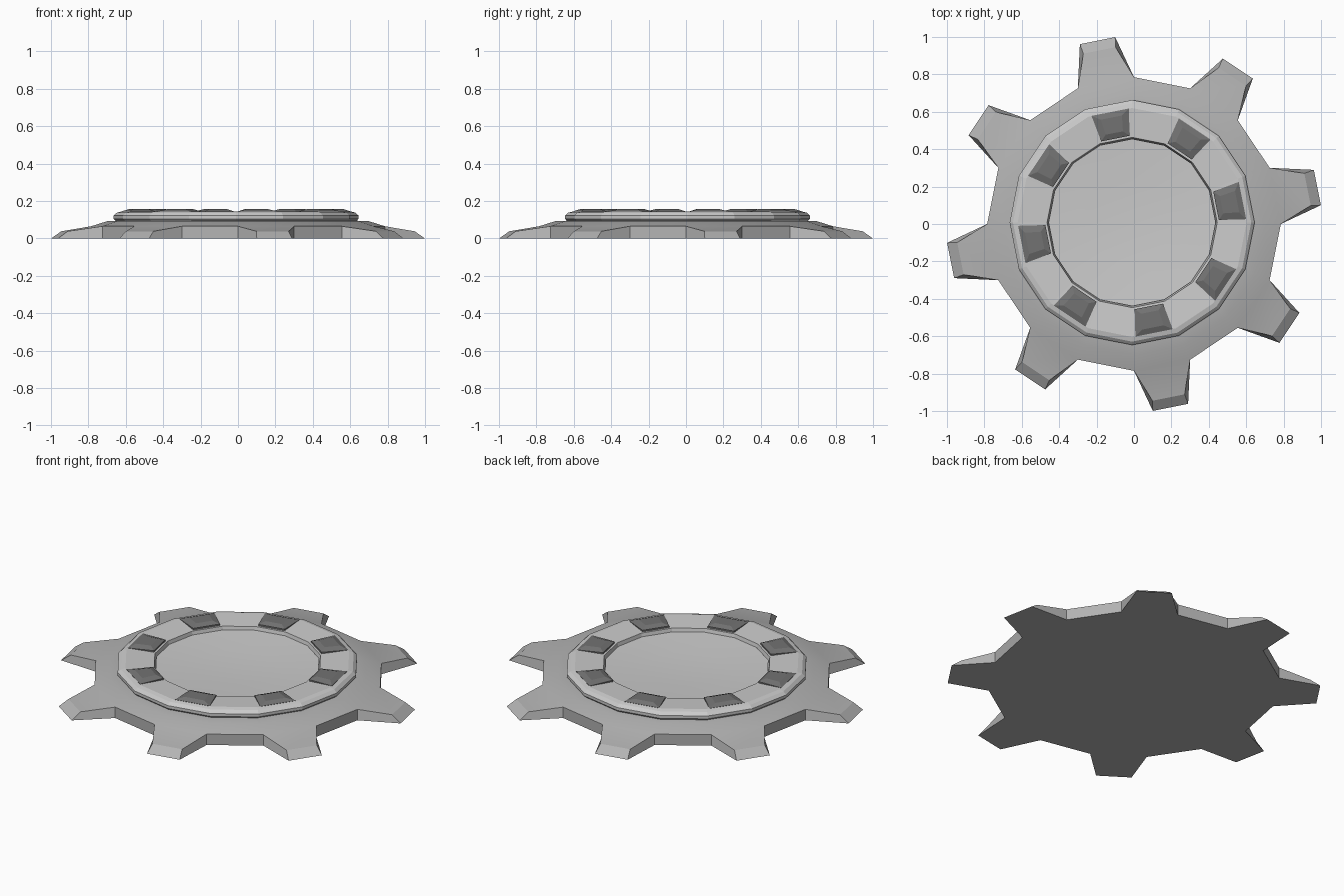
import bpy, bmesh
from math import sin, cos, radians

if "Cube" in bpy.data.objects:
    bpy.data.objects.remove(bpy.data.objects["Cube"])

SIDES = 16
STEP = 360 / SIDES
RING_AT = (-0.01, 0.008, 0)


def polar(r, deg, z):
    return (r * cos(radians(deg)), r * sin(radians(deg)), z)


def grey(name, v):
    m = bpy.data.materials.new(name)
    m.diffuse_color = (v, v, v, 1)
    m.use_nodes = True
    m.node_tree.nodes["Principled BSDF"].inputs["Base Color"].default_value = m.diffuse_color
    return m


def finish(bm, name, mat=None, at=(0, 0, 0), smooth=None):
    bmesh.ops.remove_doubles(bm, verts=bm.verts, dist=1e-5)
    bmesh.ops.recalc_face_normals(bm, faces=bm.faces)
    me = bpy.data.meshes.new(name)
    bm.to_mesh(me)
    bm.free()
    ob = bpy.data.objects.new(name, me)
    bpy.context.collection.objects.link(ob)
    ob.location = at
    if mat:
        me.materials.append(mat)
    if smooth:
        bpy.ops.object.select_all(action='DESELECT')
        ob.select_set(True)
        bpy.context.view_layer.objects.active = ob
        bpy.ops.object.shade_smooth_by_angle(angle=radians(smooth))
    return ob


def loop(bm, r, z):
    return [bm.verts.new(polar(r, i * STEP, z)) for i in range(SIDES)]


def bridge(bm, a, b, skip=lambda i: False):
    for i in range(SIDES):
        if not skip(i):
            j = (i + 1) % SIDES
            bm.faces.new((a[i], a[j], b[j], b[i]))


dark_grey = grey("dark_grey", 0.17)
mid_grey = grey("mid_grey", 0.45)

# Toothed base: 16-sided plate, a tooth grows from every other side
bm = bmesh.new()
low, shoulder = loop(bm, 0.785, 0), loop(bm, 0.785, 0.065)
upper, inner = loop(bm, 0.70, 0.092), loop(bm, 0.60, 0.096)
is_tooth = lambda i: i % 2 == 0
bridge(bm, low, shoulder, is_tooth)
bridge(bm, shoulder, upper)
bridge(bm, upper, inner)
bm.faces.new(inner)
bm.faces.new(low)
for i in range(0, SIDES, 2):
    j, mid = (i + 1) % SIDES, (i + 0.5) * STEP
    b0, b1 = (bm.verts.new(polar(1.004, mid + s * 5.5, 0)) for s in (-1, 1))
    t0, t1 = (bm.verts.new(polar(0.95, mid + s * 5.3, 0.038)) for s in (-1, 1))
    for f in ((low[i], b0, b1, low[j]), (b0, t0, t1, b1), (t0, shoulder[i], shoulder[j], t1),
              (low[i], shoulder[i], t0, b0), (low[j], b1, t1, shoulder[j])):
        bm.faces.new(f)
finish(bm, "toothed_base", mid_grey, smooth=25)

# Bevelled rim ring, lathed from a closed profile
profile = [(0.64, 0.09), (0.655, 0.105), (0.655, 0.122), (0.637, 0.138),
           (0.612, 0.144), (0.455, 0.135), (0.445, 0.09)]
bm = bmesh.new()
loops = [loop(bm, r, z) for r, z in profile]
for a, b in zip(loops, loops[1:] + loops[:1]):
    bridge(bm, a, b)
finish(bm, "rim_ring", at=RING_AT)

# Shallow smooth dish inside the ring
bm = bmesh.new()
edge, half = loop(bm, 0.447, 0.116), loop(bm, 0.22, 0.102)
bridge(bm, edge, half)
centre = bm.verts.new((0, 0, 0.098))
for i in range(SIDES):
    bm.faces.new((half[i], half[(i + 1) % SIDES], centre))
finish(bm, "centre_dish", at=RING_AT, smooth=30)

# Raised studs on every other ring segment
bm = bmesh.new()
for k in range(0, SIDES, 2):
    mid = (k + 0.5) * STEP
    rows = []
    for r0, r1, half_in, half_out, z in ((0.464, 0.61, 9.6, 9.6, 0.13), (0.464, 0.61, 9.6, 9.6, 0.145),
                                         (0.490, 0.575, 5.5, 5.8, 0.157)):
        rows.append([bm.verts.new(polar(r, mid + a, z)) for r, a in
                     ((r0, -half_in), (r1, -half_out), (r1, half_out), (r0, half_in))])
    for a, b in zip(rows, rows[1:]):
        for i in range(4):
            j = (i + 1) % 4
            bm.faces.new((a[i], a[j], b[j], b[i]))
    bm.faces.new(rows[0])
    bm.faces.new(rows[-1])
finish(bm, "ring_studs", dark_grey, at=RING_AT)
